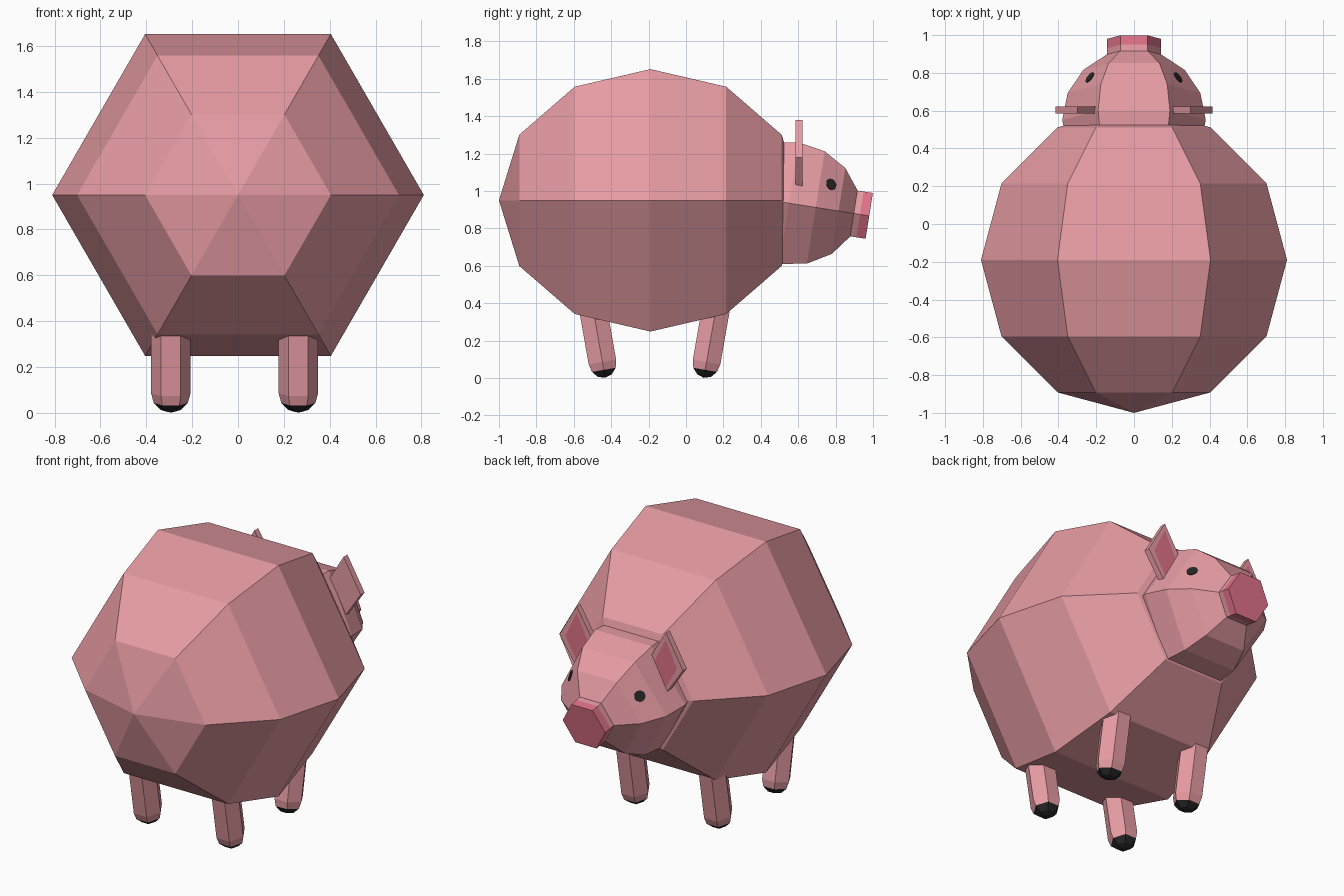
import bpy, bmesh, math
from mathutils import Matrix, Vector

if "Cube" in bpy.data.objects:
    bpy.data.objects.remove(bpy.data.objects["Cube"])


def material(name, rgb):
    m = bpy.data.materials.new(name)
    m.diffuse_color = (*rgb, 1)
    m.use_nodes = True
    m.node_tree.nodes["Principled BSDF"].inputs["Base Color"].default_value = m.diffuse_color
    return m


SKIN = material("pink skin", (0.79, 0.33, 0.365))
DEEP = material("deep pink", (0.74, 0.17, 0.25))
DARK = material("near black", (0.02, 0.02, 0.02))


def finish(name, bm, mats, matrix=Matrix()):
    bmesh.ops.recalc_face_normals(bm, faces=bm.faces)
    me = bpy.data.meshes.new(name)
    bm.to_mesh(me)
    bm.free()
    for m in mats:
        me.materials.append(m)
    me.transform(matrix)
    ob = bpy.data.objects.new(name, me)
    bpy.context.collection.objects.link(ob)
    return ob


def lathe(name, profile, matrix, mats, rule=lambda d: 0, n=6):
    """Rings of n points (radius, distance) along local z; rule picks the colour by distance."""
    bm = bmesh.new()
    rings = []
    for r, d in profile:
        count = n if r > 1e-5 else 1
        rings.append([bm.verts.new((r * math.cos(math.tau * k / n), r * math.sin(math.tau * k / n), d))
                      for k in range(count)])
    for a, b in zip(rings, rings[1:]):
        for k in range(n):
            quad = [a[k % len(a)], a[(k + 1) % n % len(a)], b[(k + 1) % n % len(b)], b[k % len(b)]]
            f = bm.faces.new(list(dict.fromkeys(quad)))
            f.material_index = rule(f.calc_center_median().z)
    return finish(name, bm, mats, matrix)


def arc(radius, steps, stop=None):
    """Half-circle profile from the lower pole up."""
    pts = []
    for i in range((stop or steps) + 1):
        t = math.pi * i / steps
        pts.append((max(0, radius * math.sin(t)) if 0 < i < steps else 0, -radius * math.cos(t)))
    return pts


def place(x, y, z, tilt):
    return Matrix.Translation((x, y, z)) @ Matrix.Rotation(math.radians(tilt), 4, 'X')


# round six-sided body
lathe("body", arc(0.81, 6), place(0, -0.19, 0.95, -90), [SKIN])

# head and snout share one tilted axis
head_frame = place(0, 0.55, 0.935, -99)
head = lathe("head", arc(0.38, 8), head_frame, [SKIN])
lathe("snout", [(0, 0.3), (0.143, 0.348), (0.143, 0.385), (0.143, 0.435), (0, 0.435)],
      head_frame, [SKIN, DEEP], lambda d: 1 if d > 0.39 else 0)

# eyes: thin discs on the upper cheek panels
for side, name in ((-1, "left_eye"), (1, "right_eye")):
    target = Vector((side * 0.235, 0.777, 1.045))
    panel = min(head.data.polygons, key=lambda p: (p.center - target).length)
    bm = bmesh.new()
    bmesh.ops.create_cone(bm, cap_ends=True, segments=12, radius1=0.032, radius2=0.032, depth=0.008)
    turn = panel.normal.to_track_quat('Z', 'Y').to_matrix().to_4x4()
    finish(name, bm, [DARK], Matrix.Translation(panel.center) @ turn)

# ears: diamond plates with an inset inner ear
for side, name in ((-1, "left_ear"), (1, "right_ear")):
    bm = bmesh.new()
    outline = [(0.30, 1.38), (0.415, 1.18), (0.30, 1.01), (0.185, 1.19)]
    face = bm.faces.new([bm.verts.new((side * x, 0.585, z)) for x, z in outline])
    ext = bmesh.ops.extrude_face_region(bm, geom=[face], use_keep_orig=True)
    bmesh.ops.translate(bm, vec=(0, 0.037, 0),
                        verts=[v for v in ext["geom"] if isinstance(v, bmesh.types.BMVert)])
    bmesh.ops.recalc_face_normals(bm, faces=bm.faces)
    front = max(bm.faces, key=lambda f: f.calc_center_median().y)
    bmesh.ops.inset_region(bm, faces=[front], thickness=0.04)
    front.material_index = 1
    finish(name, bm, [SKIN, DEEP])

# legs with rounded feet and dark hooves
for y, tilt, end in ((-0.447, 10, "front"), (0.11, -10, "back")):
    for x, side in ((-0.293, "left"), (0.263, "right")):
        lathe(f"{side}_{end}_leg", arc(0.086, 6, 3) + [(0.086, 0.5), (0, 0.5)],
              place(x, y, 0.086, tilt), [SKIN, DARK], lambda d: 1 if d < -0.04 else 0)
